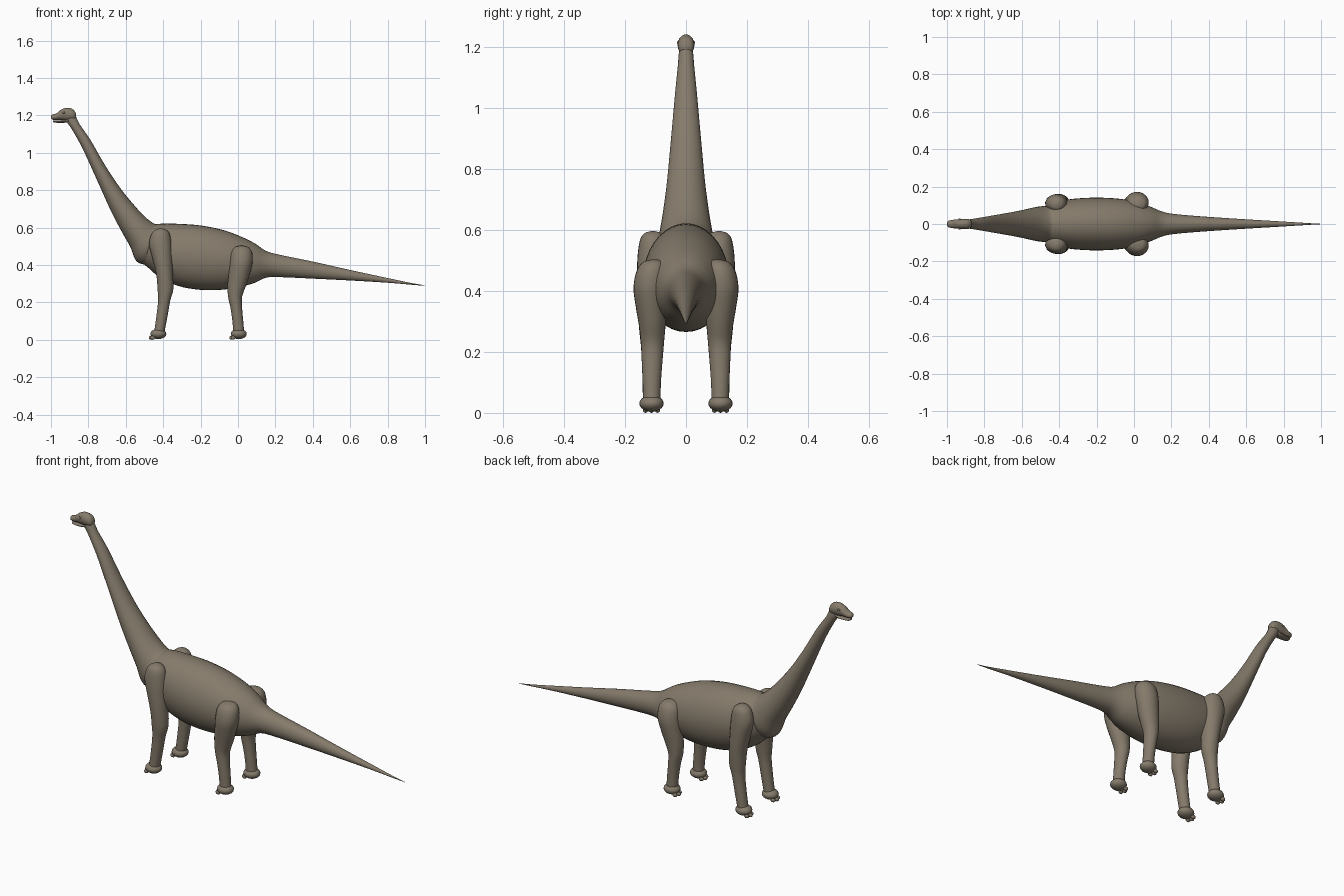
import bpy, bmesh, math
from mathutils import Vector

hide = bpy.data.materials.new("brown hide")
hide.diffuse_color = (0.235, 0.198, 0.148, 1)


def finish(obj):
    obj.data.materials.append(hide)
    bpy.context.view_layer.objects.active = obj
    obj.select_set(True)
    bpy.ops.object.shade_smooth_by_angle(angle=math.radians(50))
    obj.select_set(False)


def spline(rows, steps):
    """Catmull-Rom interpolation through rows of numbers."""
    pts = [Vector(r) for r in rows]
    pts = [2 * pts[0] - pts[1]] + pts + [2 * pts[-1] - pts[-2]]
    out = []
    for a, b, c, d in zip(pts, pts[1:], pts[2:], pts[3:]):
        for k in range(steps):
            t = k / steps
            out.append(0.5 * (2 * b + (c - a) * t + (2 * a - 5 * b + 4 * c - d) * t * t
                              + (3 * b - a - 3 * c + d) * t ** 3))
    return out + [pts[-2]]


def loft(name, rows, sides=28, steps=4):
    """Skin of elliptical rings; row = x1, z1, x2, z2 (opposite edges), y, half width."""
    bm = bmesh.new()
    rings = []
    for x1, z1, x2, z2, y, w in spline(rows, steps):
        mid = Vector(((x1 + x2) / 2, y, (z1 + z2) / 2))
        half = Vector(((x1 - x2) / 2, 0, (z1 - z2) / 2))
        side = Vector((0, max(w, 0.0008), 0))
        angles = [2 * math.pi * i / sides for i in range(sides)]
        rings.append([bm.verts.new(mid + half * math.cos(a) + side * math.sin(a)) for a in angles])
    for r, s in zip(rings, rings[1:]):
        for i in range(sides):
            j = (i + 1) % sides
            bm.faces.new((r[i], r[j], s[j], s[i]))
    bm.faces.new(rings[0])
    bm.faces.new(rings[-1])
    bmesh.ops.recalc_face_normals(bm, faces=bm.faces)
    mesh = bpy.data.meshes.new(name)
    bm.to_mesh(mesh)
    bm.free()
    obj = bpy.data.objects.new(name, mesh)
    bpy.context.collection.objects.link(obj)
    finish(obj)


def blob(name, loc, size, seg=20):
    bpy.ops.mesh.primitive_uv_sphere_add(segments=seg, ring_count=seg // 2, radius=1, location=loc)
    obj = bpy.context.object
    obj.name = name
    obj.scale = size
    finish(obj)


def upright(rows):
    """Rows of x, top, bottom, half width as vertical rings."""
    return [(x, t, x, b, 0, w) for x, t, b, w in rows]


# Trunk and tail in one skin
loft("body_and_tail", upright([
    (-0.535, 0.50, 0.46, 0.02), (-0.52, 0.55, 0.42, 0.06), (-0.48, 0.605, 0.385, 0.092),
    (-0.42, 0.62, 0.335, 0.118), (-0.32, 0.62, 0.288, 0.135), (-0.2, 0.611, 0.267, 0.141),
    (-0.08, 0.587, 0.268, 0.135), (0.02, 0.55, 0.285, 0.118), (0.09, 0.515, 0.305, 0.092),
    (0.15, 0.475, 0.332, 0.067), (0.22, 0.455, 0.335, 0.053), (0.4, 0.418, 0.327, 0.038),
    (0.6, 0.373, 0.317, 0.025), (0.8, 0.33, 0.305, 0.013), (0.93, 0.303, 0.294, 0.005),
    (1.0, 0.291, 0.289, 0.001)]), sides=36)

# Neck, from the chest up to the skull
loft("neck", [
    (-0.40, 0.60, -0.45, 0.40, 0, 0.08), (-0.43, 0.615, -0.515, 0.405, 0, 0.095),
    (-0.455, 0.625, -0.55, 0.43, 0, 0.094), (-0.50, 0.66, -0.575, 0.495, 0, 0.088),
    (-0.56, 0.725, -0.62, 0.575, 0, 0.076), (-0.63, 0.812, -0.68, 0.69, 0, 0.063),
    (-0.71, 0.932, -0.75, 0.845, 0, 0.05), (-0.79, 1.07, -0.83, 1.02, 0, 0.036),
    (-0.845, 1.15, -0.885, 1.12, 0, 0.027), (-0.87, 1.20, -0.915, 1.165, 0, 0.023),
    (-0.89, 1.22, -0.92, 1.19, 0, 0.015)], sides=32)

# Skull with a domed brow, plus a separate lower jaw
loft("skull", upright([
    (-1.0, 1.196, 1.184, 0.008), (-0.992, 1.204, 1.177, 0.017), (-0.97, 1.211, 1.176, 0.022),
    (-0.95, 1.228, 1.176, 0.024), (-0.92, 1.24, 1.172, 0.027), (-0.89, 1.236, 1.172, 0.027),
    (-0.873, 1.222, 1.176, 0.021), (-0.866, 1.206, 1.19, 0.008)]), sides=20)
loft("lower_jaw", upright([
    (-0.99, 1.172, 1.166, 0.008), (-0.98, 1.173, 1.161, 0.016), (-0.95, 1.173, 1.16, 0.02),
    (-0.92, 1.178, 1.161, 0.021), (-0.885, 1.19, 1.168, 0.016)]), sides=16)

for side, s in (("right", -1), ("left", 1)):
    blob(f"{side}_eye", (-0.932, s * 0.024, 1.214), (0.008, 0.006, 0.006), 12)

    # Front leg: rounded shoulder, forearm and ankle
    loft(f"{side}_front_leg", [(a, z, b, z, s * y, w) for z, a, b, y, w in [
        (0.596, -0.418, -0.406, 0.108, 0.006), (0.588, -0.442, -0.384, 0.108, 0.029),
        (0.565, -0.463, -0.365, 0.109, 0.042), (0.51, -0.475, -0.355, 0.109, 0.05),
        (0.43, -0.456, -0.351, 0.11, 0.051), (0.35, -0.437, -0.348, 0.112, 0.047),
        (0.27, -0.43, -0.346, 0.113, 0.04), (0.21, -0.427, -0.362, 0.113, 0.034),
        (0.12, -0.437, -0.378, 0.113, 0.03), (0.03, -0.45, -0.395, 0.113, 0.028)]], sides=24)

    # Hind leg: thigh, knee and shin
    loft(f"{side}_hind_leg", [(a, z, b, z, s * y, w) for z, a, b, y, w in [
        (0.503, 0.01, 0.028, 0.103, 0.008), (0.494, -0.018, 0.058, 0.107, 0.034),
        (0.465, -0.037, 0.076, 0.112, 0.05), (0.41, -0.044, 0.077, 0.117, 0.055),
        (0.35, -0.05, 0.062, 0.115, 0.05), (0.29, -0.056, 0.043, 0.111, 0.044),
        (0.23, -0.053, 0.022, 0.11, 0.038), (0.17, -0.04, 0.022, 0.111, 0.034),
        (0.10, -0.03, 0.028, 0.112, 0.03), (0.03, -0.025, 0.034, 0.112, 0.028)]], sides=24)

    # Padded feet with three short toes
    for part, x in (("front", -0.426), ("hind", 0.004)):
        blob(f"{side}_{part}_foot", (x, s * 0.113, 0.031), (0.043, 0.04, 0.027))
        for n, dy in enumerate((-0.02, 0, 0.02)):
            blob(f"{side}_{part}_toe_{n + 1}",
                 (x - 0.038 + abs(dy) * 0.4, s * 0.113 + dy, 0.011), (0.014, 0.009, 0.011), 10)
